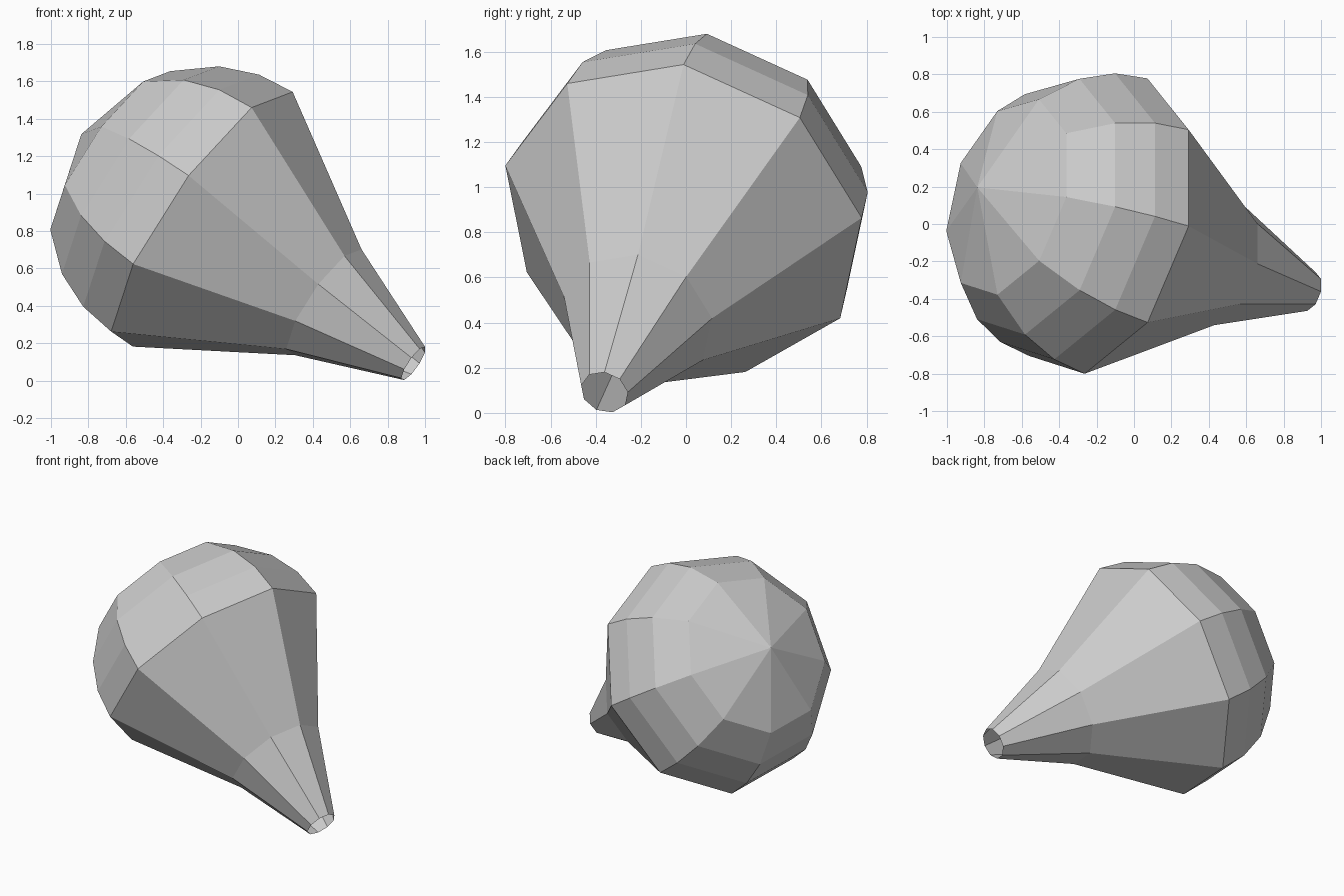
import bpy, bmesh, math
from mathutils import Vector, Matrix

if "Cube" in bpy.data.objects:
    bpy.data.objects.remove(bpy.data.objects["Cube"])

SIDES = 9
R = 0.828
STEPS = 4

# Profile (radius, height along axis): open tip, neck, belly, then dome rings
profile = [(0.108, -1.401), (0.344, -0.807), (R, 0.0)]
profile += [(R * math.sqrt(1 - (k / STEPS) ** 2), R * k / STEPS) for k in range(1, STEPS)]

# Tilted frame: local z is the bulb axis, local x points at the first ridge
axis = Vector((-0.797, 0.25, 0.55)).normalized()
ridge = Vector((0.566, 0.0, 0.82))
ridge = (ridge - axis * ridge.dot(axis)).normalized()
side = axis.cross(ridge)
frame = Matrix((ridge, side, axis)).transposed().to_4x4()
frame.translation = (-0.178, -0.011, 0.862)

# Lathe the nine-sided body
bm = bmesh.new()
rings = []
for r, h in profile:
    rings.append([bm.verts.new((r * math.cos(i * math.tau / SIDES),
                                r * math.sin(i * math.tau / SIDES), h))
                  for i in range(SIDES)])
for low, high in zip(rings, rings[1:]):
    for i in range(SIDES):
        j = (i + 1) % SIDES
        bm.faces.new((low[i], low[j], high[j], high[i]))

# Close the dome with a fan; the narrow tip stays open
pole = bm.verts.new((0, 0, R))
for i in range(SIDES):
    bm.faces.new((rings[-1][i], rings[-1][(i + 1) % SIDES], pole))

bm.transform(frame)
mesh = bpy.data.meshes.new("bulb_body")
bm.to_mesh(mesh)
bm.free()
bpy.context.collection.objects.link(bpy.data.objects.new("bulb_body", mesh))
